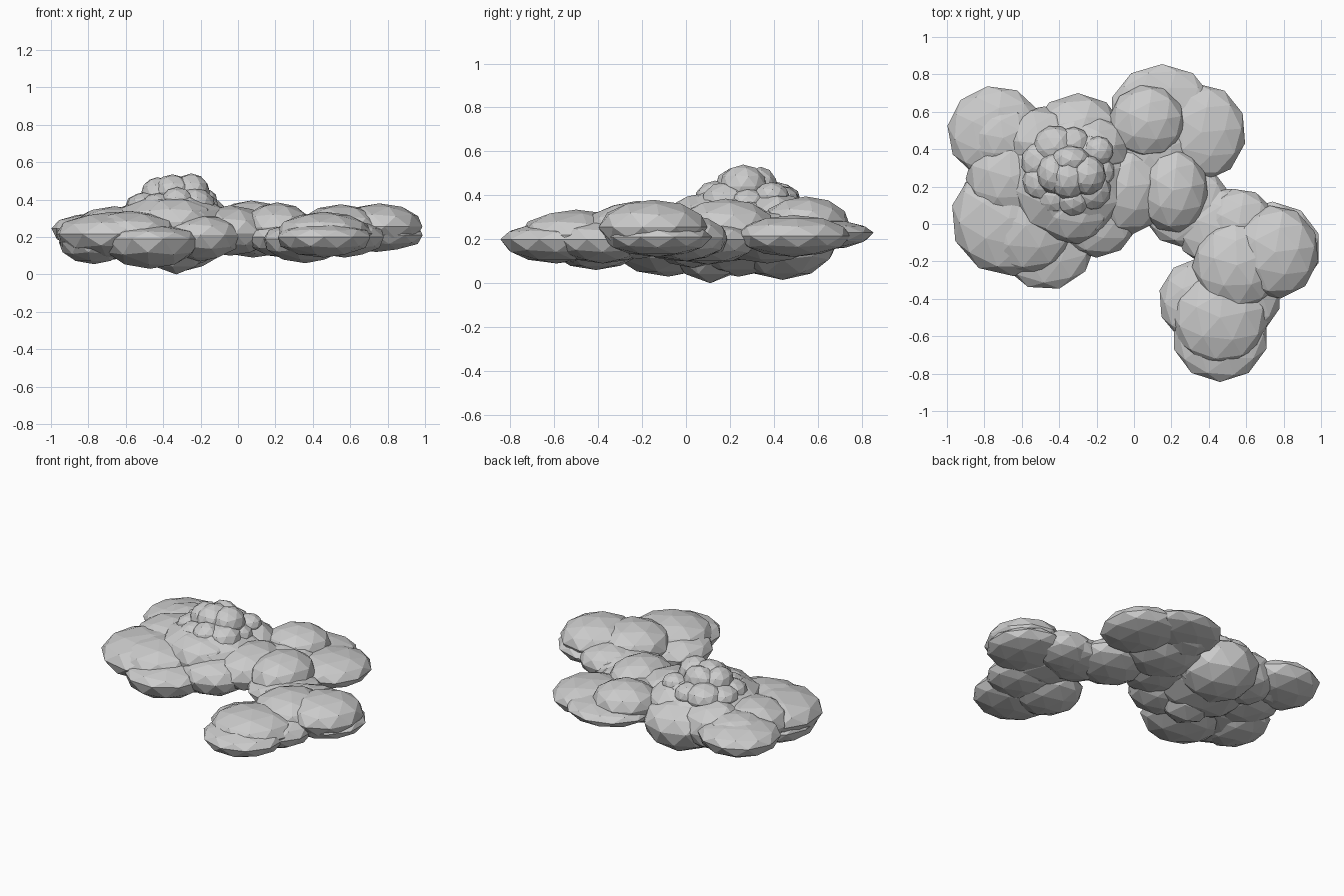
import bpy, bmesh, math, random
from mathutils import Matrix

random.seed(4)


def puff(name, x, y, rx, ry, low, rim, high, turn=0):
    """Faceted ball with separately squashed upper and lower halves."""
    bm = bmesh.new()
    bmesh.ops.create_icosphere(bm, subdivisions=2, radius=1,
                               matrix=Matrix.Rotation(math.radians(turn), 4, 'Z'))
    for v in bm.verts:
        h = v.co.z
        v.co.x = x + v.co.x * rx
        v.co.y = y + v.co.y * ry
        v.co.z = rim + h * ((high - rim) if h > 0 else (rim - low))
    me = bpy.data.meshes.new(name)
    bm.to_mesh(me)
    bm.free()
    ob = bpy.data.objects.new(name, me)
    bpy.context.collection.objects.link(ob)


# Left bank of the cloud
puff("left_back_puff", -0.74, 0.49, 0.26, 0.25, 0.12, 0.245, 0.33, 10)
puff("left_back_inner_puff", -0.70, 0.46, 0.19, 0.18, 0.12, 0.26, 0.35, 25)
puff("left_front_puff", -0.67, 0.03, 0.31, 0.31, 0.08, 0.215, 0.335, 5)
puff("left_front_slope", -0.58, -0.01, 0.27, 0.26, 0.12, 0.225, 0.34, 14)
puff("left_underside_puff", -0.77, 0.05, 0.19, 0.24, 0.055, 0.17, 0.25, 8)
puff("front_puff", -0.47, -0.08, 0.27, 0.275, 0.03, 0.19, 0.265, 15)
puff("left_middle_puff", -0.66, 0.25, 0.24, 0.25, 0.08, 0.23, 0.365, 20)
puff("front_inner_puff", -0.20, 0.03, 0.22, 0.21, 0.07, 0.21, 0.32)

# Main mound
puff("mound_base", -0.35, 0.24, 0.34, 0.35, 0.03, 0.25, 0.44, 12)
puff("mound_front", -0.33, 0.11, 0.22, 0.22, 0.0, 0.28, 0.415, 8)
puff("mound_back", -0.30, 0.44, 0.26, 0.26, 0.015, 0.21, 0.36)
puff("mound_back_left", -0.50, 0.43, 0.22, 0.20, 0.07, 0.22, 0.39, 30)
puff("mound_back_right", -0.20, 0.40, 0.19, 0.18, 0.08, 0.24, 0.42, 12)
puff("mound_right", -0.04, 0.20, 0.23, 0.26, 0.10, 0.22, 0.37, 6)

# Small bubbles ringing the peak
for i in range(9):
    a = math.tau * i / 9
    r = random.uniform(0.09, 0.12)
    puff("peak_ring_bubble", -0.35 + 0.15 * math.cos(a), 0.28 + 0.15 * math.sin(a),
         r, r, 0.30, 0.37, random.uniform(0.43, 0.47), i * 17)
puff("peak_left_bubble", -0.43, 0.27, 0.09, 0.11, 0.34, 0.43, 0.52, 9)
puff("peak_top_bubble", -0.35, 0.25, 0.11, 0.12, 0.34, 0.44, 0.535, 20)
puff("peak_back_bubble", -0.34, 0.34, 0.11, 0.08, 0.33, 0.43, 0.53, 4)
puff("peak_right_bubble", -0.25, 0.26, 0.10, 0.11, 0.34, 0.44, 0.54, 14)
puff("peak_corner_bubble", -0.19, 0.39, 0.08, 0.08, 0.33, 0.40, 0.46, 3)

# Back right bank
puff("back_rim_puff", 0.15, 0.60, 0.28, 0.255, 0.15, 0.23, 0.29, 0)
puff("back_upper_puff", 0.07, 0.545, 0.205, 0.20, 0.13, 0.275, 0.395, 10)
puff("back_right_puff", 0.36, 0.49, 0.24, 0.26, 0.12, 0.215, 0.31, 5)
puff("back_inner_puff", 0.08, 0.37, 0.26, 0.25, 0.09, 0.22, 0.33, 22)

# Bridge to the right bank
puff("bridge_upper_puff", 0.21, 0.18, 0.19, 0.23, 0.12, 0.25, 0.385, 10)
puff("bridge_puff", 0.28, 0.10, 0.24, 0.23, 0.085, 0.20, 0.28)
puff("bridge_right_puff", 0.46, -0.02, 0.24, 0.22, 0.10, 0.20, 0.29, 16)

# Right bank
puff("right_rim_puff", 0.74, -0.13, 0.26, 0.25, 0.12, 0.21, 0.28, 0)
puff("right_upper_puff", 0.755, -0.15, 0.235, 0.25, 0.14, 0.255, 0.38, 7)
puff("right_inner_puff", 0.55, -0.22, 0.24, 0.25, 0.11, 0.24, 0.375, 20)
puff("right_lower_puff", 0.57, -0.38, 0.22, 0.23, 0.09, 0.20, 0.29)
puff("right_back_puff", 0.56, 0.0, 0.20, 0.19, 0.10, 0.21, 0.31, 9)

# Front right bank
puff("front_right_upper_puff", 0.46, -0.50, 0.26, 0.26, 0.10, 0.22, 0.335, 12)
puff("front_right_rim_puff", 0.46, -0.59, 0.26, 0.255, 0.09, 0.20, 0.275, 0)
puff("front_right_side_puff", 0.36, -0.41, 0.23, 0.23, 0.06, 0.19, 0.28, 4)
